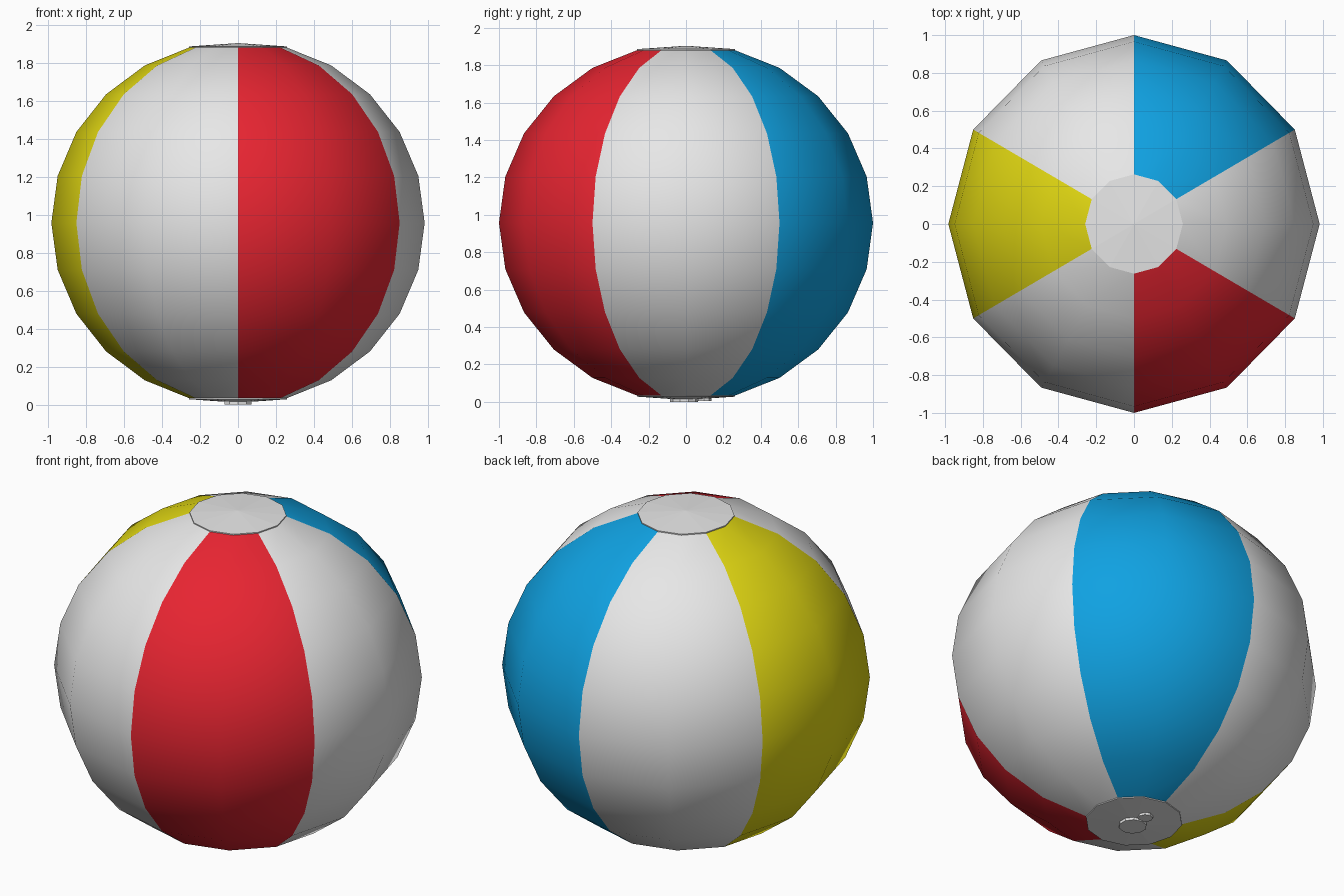
import bpy, bmesh, math

if "Cube" in bpy.data.objects:
    bpy.data.objects.remove(bpy.data.objects["Cube"])

SX, SY, SZ, CZ = 0.983, 1.0, 0.957, 0.957   # slightly squashed ball


def mat(name, col):
    m = bpy.data.materials.new(name)
    m.diffuse_color = (*col, 1)
    m.use_nodes = True
    m.node_tree.nodes["Principled BSDF"].inputs["Base Color"].default_value = m.diffuse_color
    return m


white = mat("white", (0.8, 0.8, 0.8))
red = mat("red", (0.80, 0.018, 0.031))
blue = mat("blue", (0.005, 0.36, 0.76))
yellow = mat("yellow", (0.75, 0.68, 0.006))


def make(name, bm, mats, smooth):
    bmesh.ops.recalc_face_normals(bm, faces=bm.faces)
    me = bpy.data.meshes.new(name)
    bm.to_mesh(me)
    bm.free()
    for m in mats:
        me.materials.append(m)
    for p in me.polygons:
        p.use_smooth = smooth
    ob = bpy.data.objects.new(name, me)
    bpy.context.collection.objects.link(ob)
    return ob


def ring(bm, r, z):
    return [bm.verts.new((SX * r * math.cos(math.radians(30 * i)),
                          SY * r * math.sin(math.radians(30 * i)), z)) for i in range(12)]


def bridge(bm, a, b):
    return [bm.faces.new((a[i], a[(i + 1) % 12], b[(i + 1) % 12], b[i])) for i in range(12)]


# Striped ball body: sixty-degree panels alternating white and colour
bm = bmesh.new()
rings = []
for lat in range(-75, 76, 15):
    t = math.radians(lat)
    rings.append(ring(bm, math.cos(t), CZ + SZ * math.sin(t)))
panel = [2, 0, 3, 0, 1, 0]          # blue, white, yellow, white, red, white from 30 degrees
for a, b in zip(rings, rings[1:]):
    for i, f in enumerate(bridge(bm, a, b)):
        f.material_index = panel[((i - 1) % 12) // 2]
make("ball_panels", bm, [white, red, blue, yellow], True)

# End caps: shallow cones with a thin rim
for name, s in (("top_cap", 1), ("bottom_cap", -1)):
    bm = bmesh.new()
    low = ring(bm, 0.263, CZ + s * 0.918)
    rim = ring(bm, 0.263, CZ + s * 0.929)
    bridge(bm, low, rim)
    tip = bm.verts.new((0, 0, CZ + s * 0.947))
    for i in range(12):
        bm.faces.new((rim[i], rim[(i + 1) % 12], tip))
    make(name, bm, [white], False)


# Air valve and its plug tab under the ball
def disc(name, y, r, z0, z1, n):
    bm = bmesh.new()
    bmesh.ops.create_cone(bm, cap_ends=True, segments=n, radius1=r, radius2=r, depth=z1 - z0)
    bmesh.ops.translate(bm, verts=bm.verts, vec=(0, y, (z0 + z1) / 2))
    make(name, bm, [white], False)


disc("valve", -0.01, 0.075, 0.0, 0.02, 10)
disc("valve_plug", 0.095, 0.04, 0.005, 0.022, 8)
bm = bmesh.new()
bmesh.ops.create_cube(bm, size=1)
for v in bm.verts:
    v.co = (v.co.x * 0.03, v.co.y * 0.05 + 0.06, v.co.z * 0.012 + 0.014)
make("valve_strap", bm, [white], False)
